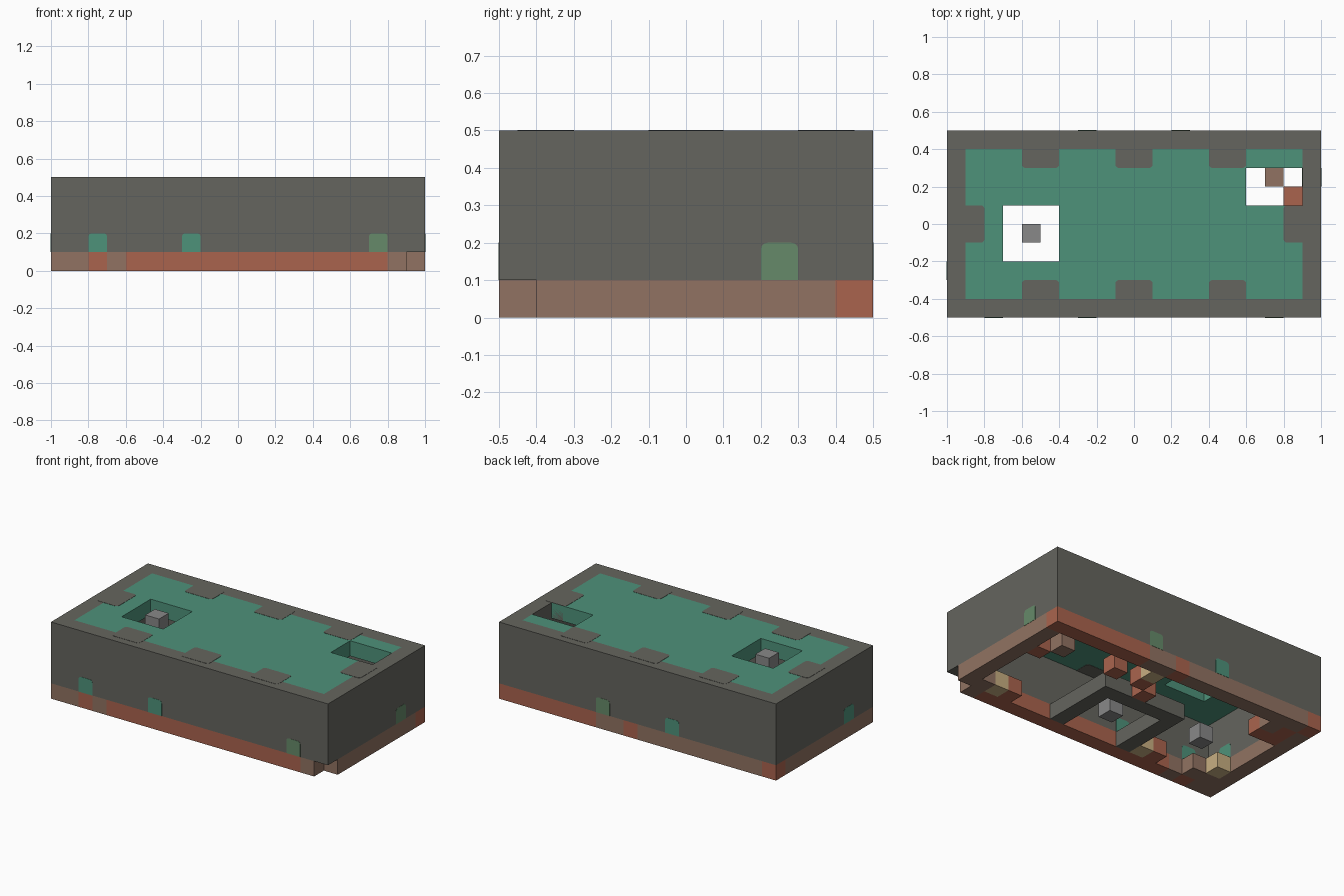
import bpy
import bmesh
from mathutils import Vector

default = bpy.data.objects.get("Cube")
if default:
    bpy.data.objects.remove(default, do_unlink=True)

U = 0.1          # grid cell size
NX, NY = 20, 10  # cells along x (from the left side) and y (from the back)


def material(name, rgb):
    m = bpy.data.materials.new(name)
    m.use_nodes = True
    color = (*rgb, 1)
    m.diffuse_color = color
    bsdf = m.node_tree.nodes["Principled BSDF"]
    bsdf.inputs["Base Color"].default_value = color
    bsdf.inputs["Roughness"].default_value = 0.9
    return m


stone = material("dark stone", (0.13, 0.13, 0.112))
green = material("teal green", (0.076, 0.287, 0.195))
olive = material("olive green", (0.133, 0.254, 0.144))
clay = material("terracotta", (0.402, 0.127, 0.076))
earth = material("brown earth", (0.283, 0.171, 0.122))
grey = material("pale grey", (0.246, 0.246, 0.246))
cream = material("cream", (0.578, 0.429, 0.223))


def finish(name, bm, mat):
    mesh = bpy.data.meshes.new(name)
    bm.to_mesh(mesh)
    bm.free()
    mesh.materials.append(mat)
    obj = bpy.data.objects.new(name, mesh)
    bpy.context.collection.objects.link(obj)
    return obj


def cells_part(name, mat, cells, z0, z1):
    """Extruded grid cells, with walls only along the outline of the set."""
    cells = set(cells)
    bm = bmesh.new()

    def quad(points):
        bm.faces.new([bm.verts.new(p) for p in points])

    for a, b in cells:
        x1, y1 = 1 - a * U, 0.5 - b * U
        x0, y0 = x1 - U, y1 - U
        ring = [(x0, y0), (x1, y0), (x1, y1), (x0, y1)]
        quad([(x, y, z1) for x, y in ring])
        quad([(x, y, z0) for x, y in reversed(ring)])
        sides = [(a, b + 1), (a - 1, b), (a, b - 1), (a + 1, b)]
        for k, near in enumerate(sides):
            if near not in cells:
                p, q = ring[k], ring[(k + 1) % 4]
                quad([(*p, z0), (*q, z0), (*q, z1), (*p, z1)])
    bmesh.ops.remove_doubles(bm, verts=bm.verts, dist=1e-5)
    bmesh.ops.dissolve_limit(bm, angle_limit=0.01, verts=bm.verts, edges=bm.edges)
    return finish(name, bm, mat)


def rounded_box(name, mat, lo, hi, rounds):
    """Box whose edges chosen by the rule are rounded."""
    lo, hi = Vector(lo), Vector(hi)
    bm = bmesh.new()
    bmesh.ops.create_cube(bm, size=1)
    for v in bm.verts:
        v.co = Vector([lo[i] + (v.co[i] + 0.5) * (hi[i] - lo[i]) for i in range(3)])
    edges = [e for e in bm.edges if rounds((e.verts[1].co - e.verts[0].co).normalized(),
                                           (e.verts[0].co + e.verts[1].co) / 2)]
    bmesh.ops.bevel(bm, geom=edges, offset=0.018, segments=3, profile=0.5, affect='EDGES')
    return finish(name, bm, mat)


def block(a0, a1, b0, b1):
    return {(a, b) for a in range(a0, a1) for b in range(b0, b1)}


whole = block(0, NX, 0, NY)
inside = block(1, NX - 1, 1, NY - 1)
border = whole - inside

# Hollow stone walls and the lid with its two openings
cells_part("stone_walls", stone, border, U, 0.5)
big_hole = block(14, 17, 4, 7)
small_hole = block(1, 4, 2, 4)
cells_part("green_lid", green, inside - big_hole - small_hole, 0.4, 0.5)

# Rounded stone teeth reaching into the lid from the walls
E = 0.0015


def vertical(direction, mid):
    return abs(direction.z) > 0.9


for i, x in enumerate((-0.5, 0, 0.5)):
    for side, s in (("back", 1), ("front", -1)):
        ys = sorted((s * 0.3, s * 0.45))
        rounded_box(f"{side}_tooth_{i + 1}", stone, (x - U, ys[0], 0.4 - E),
                    (x + U, ys[1], 0.5 + E), vertical)
for side, s in (("left", 1), ("right", -1)):
    xs = sorted((s * 0.8, s * 0.95))
    rounded_box(f"{side}_tooth", stone, (xs[0], -U, 0.4 - E), (xs[1], U, 0.5 + E), vertical)


# Small arched doors, set through the walls
def top_of_x_wall(direction, mid):
    return abs(direction.x) > 0.9 and mid.z > 0.15


def top_of_y_wall(direction, mid):
    return abs(direction.y) > 0.9 and mid.z > 0.15


for name, mat, x, s in (("front_door_1", green, -0.75, -1), ("front_door_2", green, -0.25, -1),
                        ("front_door_3", olive, 0.75, -1), ("back_door_1", olive, 0.25, 1),
                        ("back_door_2", green, -0.25, 1)):
    ys = sorted((s * (0.4 - E), s * (0.5 + E)))
    rounded_box(name, mat, (x - 0.05, ys[0], U), (x + 0.05, ys[1], 0.2), top_of_y_wall)
for name, mat, y, s in (("left_door", olive, 0.25, 1), ("right_door", green, -0.25, -1)):
    xs = sorted((s * (0.9 - E), s * (1 + E)))
    rounded_box(name, mat, (xs[0], y - 0.05, U), (xs[1], y + 0.05, 0.2), top_of_x_wall)

# Base course of earth and clay, one front corner left out
base = border - {(0, 9)}
earth_cells = block(0, 1, 1, 9) | block(19, 20, 1, 10) | {(18, 9), (16, 9), (1, 9)}
earth_cells |= block(7, 9, 0, 1) | block(10, 19, 0, 1)
inner_earth = {(2, 2), (1, 8), (17, 8), (18, 8), (17, 1)}
inner_clay = {(1, 3), (6, 2), (8, 2), (9, 3), (18, 1), (18, 2), (17, 2), (14, 8), (3, 8)}
cells_part("earth_base", earth, earth_cells | inner_earth, 0, U)
cells_part("clay_base", clay, (base - earth_cells) | inner_clay, 0, U)

# Low stone enclosure under the lid
enclosure = block(7, 13, 4, 5) | block(7, 8, 4, 9) | block(12, 13, 4, 9)
cells_part("inner_enclosure", stone, enclosure, 0, U)

# Loose blocks
cells_part("opening_block", grey, {(15, 5)}, 0.4, 0.5)
for i, cell in enumerate(((15, 5), (9, 6))):
    cells_part(f"grey_block_{i + 1}", grey, {cell}, 0, U)
for i, cell in enumerate(((2, 8), (13, 8), (18, 7), (8, 1))):
    cells_part(f"cream_block_{i + 1}", cream, {cell}, 0, U)
